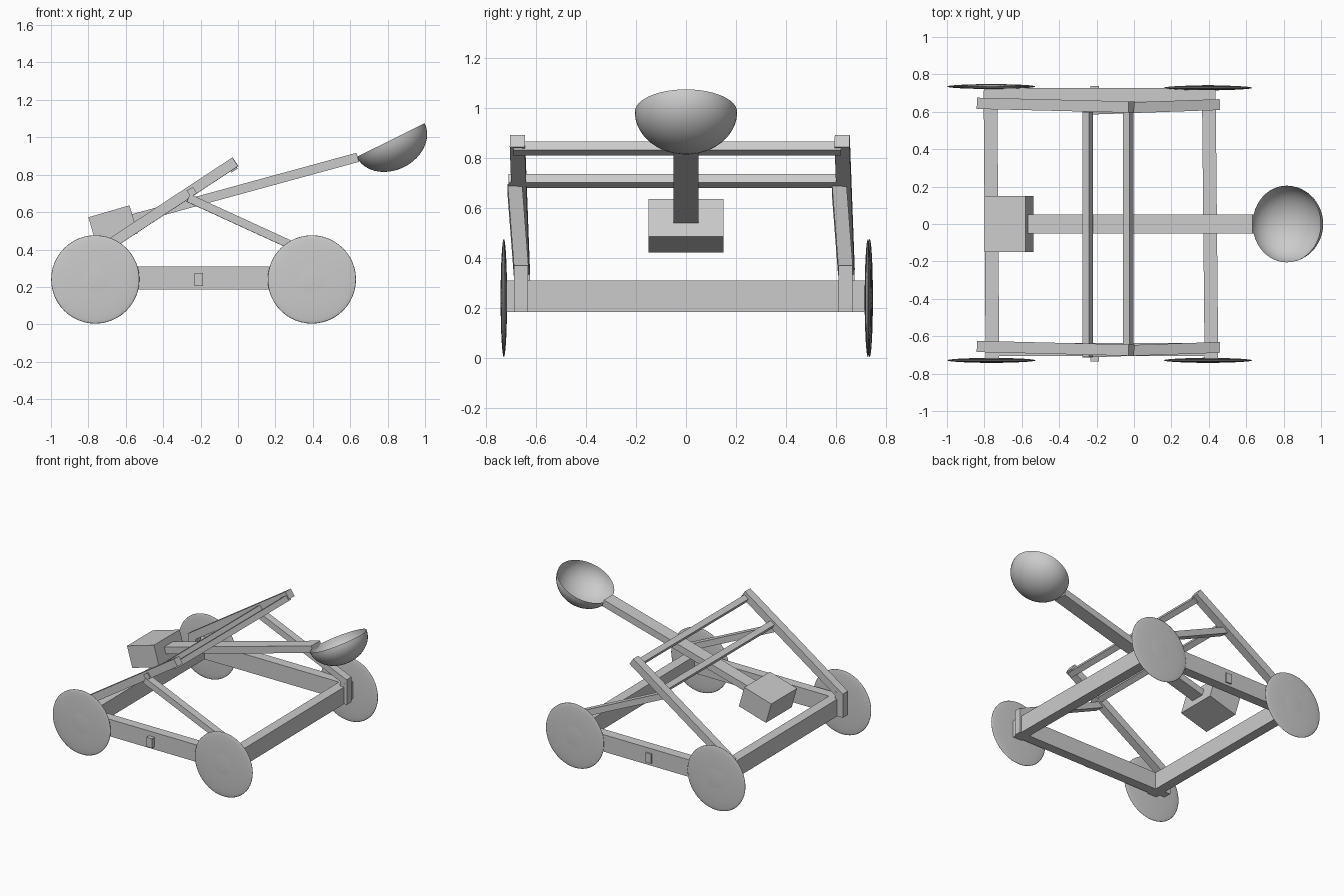
import bpy, bmesh, math
from mathutils import Vector, Matrix

if "Cube" in bpy.data.objects:
    bpy.data.objects.remove(bpy.data.objects["Cube"])


def add_object(name, bm, smooth=False):
    bmesh.ops.recalc_face_normals(bm, faces=bm.faces)
    mesh = bpy.data.meshes.new(name)
    bm.to_mesh(mesh)
    bm.free()
    for p in mesh.polygons:
        p.use_smooth = smooth
    obj = bpy.data.objects.new(name, mesh)
    bpy.context.collection.objects.link(obj)
    return obj


def bar(name, p0, p1, width, height, roll=0.0):
    """Rectangular beam from p0 to p1; width is horizontal, height is upright."""
    p0, p1 = Vector(p0), Vector(p1)
    x = (p1 - p0).normalized()
    y = Vector((0, 0, 1)).cross(x).normalized()
    z = x.cross(y)
    rot = Matrix((x, y, z)).transposed().to_4x4() @ Matrix.Rotation(roll, 4, 'X')
    size = Matrix.Diagonal(((p1 - p0).length, width, height, 1))
    bm = bmesh.new()
    bmesh.ops.create_cube(bm, size=1, matrix=Matrix.Translation((p0 + p1) / 2) @ rot @ size)
    return add_object(name, bm)


def block(name, lo, hi):
    lo, hi = Vector(lo), Vector(hi)
    bm = bmesh.new()
    bmesh.ops.create_cube(bm, size=1, matrix=Matrix.Translation((lo + hi) / 2)
                          @ Matrix.Diagonal((*(hi - lo), 1)))
    return add_object(name, bm)


def disc(name, x, y, radius, half):
    """Lens-shaped wheel: a sphere flattened along y."""
    bm = bmesh.new()
    m = (Matrix.Translation((x, y, 0.24)) @ Matrix.Diagonal((radius, half, radius, 1))
         @ Matrix.Rotation(math.pi / 2, 4, 'X'))
    bmesh.ops.create_uvsphere(bm, u_segments=48, v_segments=24, radius=1, matrix=m)
    return add_object(name, bm, True)


# Base frame: side rails and cross beams
Z0, Z1 = 0.185, 0.31
block("side_rail_front", (-0.79, -0.705, Z0), (0.44, -0.635, Z1))
block("side_rail_back", (-0.80, 0.655, Z0), (0.43, 0.728, Z1))
zc = (Z0 + Z1) / 2
bar("cross_beam_left", (-0.757, -0.725, zc), (-0.768, 0.715, zc), 0.073, Z1 - Z0)
bar("cross_beam_right", (0.414, -0.725, zc), (0.400, 0.715, zc), 0.073, Z1 - Z0)

# Per side: corner posts, long uprights, shorter braces
for side, ys in (("front", (-0.655, -0.675, -0.66, -0.685)),
                 ("back", (0.645, 0.625, 0.638, 0.613))):
    a, b, c, d = ys
    block("upright_post_" + side, (-0.84, a - 0.03, Z0), (-0.775, a + 0.03, 0.36))
    block("brace_post_" + side, (0.405, c - 0.028, Z0), (0.46, c + 0.028, 0.37))
    bar("upright_" + side, (-0.825, a, 0.335), (-0.014, b, 0.869), 0.06, 0.056)
    bar("brace_" + side, (0.445, c, 0.35), (-0.266, d, 0.676), 0.058, 0.044)

# Top bar and pivot bar between the uprights
tilt = math.radians(33)
bar("top_bar", (-0.03, -0.69, 0.838), (-0.03, 0.62, 0.838), 0.04, 0.04, -tilt)
bar("pivot_bar", (-0.247, -0.71, 0.708), (-0.247, 0.60, 0.708), 0.04, 0.04, -tilt)

# Throwing arm and counterweight
bar("throwing_arm", (-0.575, 0, 0.561), (0.64, 0, 0.893), 0.102, 0.05)
bar("counterweight", (-0.778, 0, 0.497), (-0.558, 0, 0.561), 0.30, 0.157)

# Bowl: open half of a flattened sphere
bm = bmesh.new()
bmesh.ops.create_uvsphere(bm, u_segments=48, v_segments=24, radius=1)
bmesh.ops.delete(bm, geom=[v for v in bm.verts if v.co.z > 0.01], context='VERTS')
bm.transform(Matrix.Translation((0.816, 0, 0.985)) @ Matrix.Rotation(math.radians(-26.4), 4, 'Y')
             @ Matrix.Diagonal((0.203, 0.205, 0.161, 1)))
add_object("bowl", bm, True)

# Wheels with faint raised hubs
for name, x, y in (("front_left", -0.763, -0.729), ("front_right", 0.395, -0.729),
                   ("back_left", -0.763, 0.735), ("back_right", 0.395, 0.728)):
    disc("wheel_" + name, x, y, 0.236, 0.013)
    disc("hub_" + name, x, y, 0.145, 0.0142)

# Small pegs in the middle of the side rails
for name, y0, y1 in (("front", -0.734, -0.70), ("back", 0.70, 0.738)):
    block("peg_" + name, (-0.232, y0, 0.205), (-0.186, y1, 0.275))
